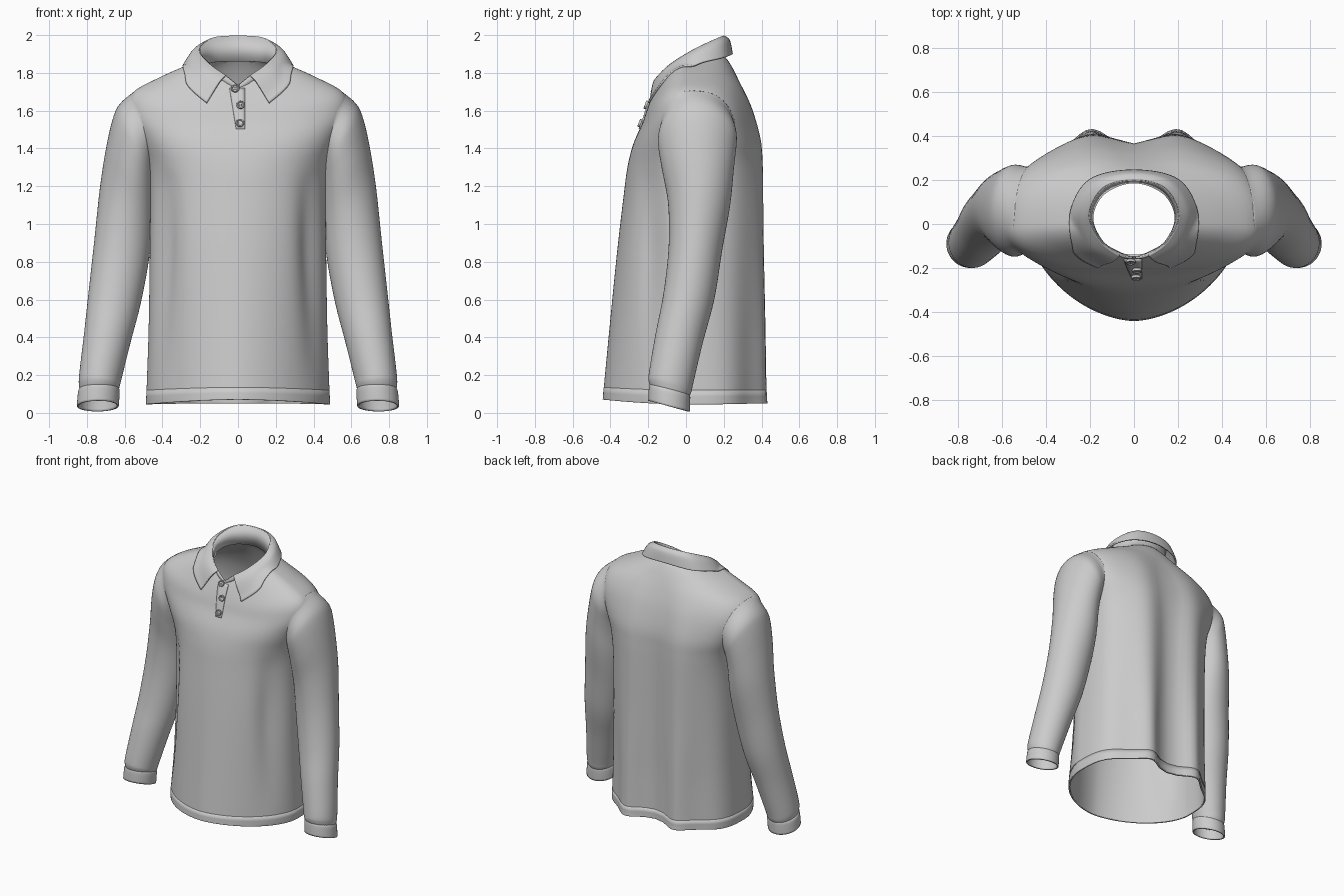
import bpy, bmesh, math
from mathutils import Vector
from mathutils.bvhtree import BVHTree

if "Cube" in bpy.data.objects:
    bpy.data.objects.remove(bpy.data.objects["Cube"])


def spline(keys, steps):
    """Catmull-Rom through a list of equal-length tuples."""
    out = []
    for i in range(len(keys) - 1):
        p0, p1 = keys[max(i - 1, 0)], keys[i]
        p2, p3 = keys[i + 1], keys[min(i + 2, len(keys) - 1)]
        for s in range(steps):
            t = s / steps
            out.append(tuple(b + .5 * t * (c - a + t * (2*a - 5*b + 4*c - d + t * (3*(b - c) + d - a)))
                             for a, b, c, d in zip(p0, p1, p2, p3)))
    return out + [tuple(keys[-1])]


def loft(name, rows, closed=True, thick=.01, mirror=False):
    """Skin a grid of points and give it cloth thickness."""
    bm = bmesh.new()
    grid = [[bm.verts.new(p) for p in row] for row in rows]
    n = len(rows[0])
    for a, b in zip(grid, grid[1:]):
        for i in range(n if closed else n - 1):
            j = (i + 1) % n
            bm.faces.new((a[i], a[j], b[j], b[i]))
    bmesh.ops.recalc_face_normals(bm, faces=bm.faces)
    me = bpy.data.meshes.new(name)
    bm.to_mesh(me)
    bm.free()
    ob = bpy.data.objects.new(name, me)
    bpy.context.collection.objects.link(ob)
    if thick:
        m = ob.modifiers.new("Thickness", 'SOLIDIFY')
        m.thickness, m.offset = thick, 0
    if mirror:
        ob.modifiers.new("Mirror", 'MIRROR').use_mirror_merge = False
    return ob


# Body: z front/side/back, half width, y front/back, roundness front/back, back fold, side dent
BODY = [
    (.07, .045, .05, .48, -.435, .35, 1.75, 3.2, .085, 0),
    (.135, .12, .12, .479, -.43, .35, 1.75, 3.2, .08, 0),
    (.45, .45, .45, .468, -.40, .35, 1.8, 3.2, .075, .04),
    (.85, .85, .85, .462, -.36, .35, 1.9, 3.3, .065, .08),
    (1.15, 1.15, 1.15, .46, -.325, .35, 2.0, 3.5, .06, .05),
    (1.30, 1.32, 1.32, .475, -.305, .35, 2.1, 3.7, .055, .01),
    (1.42, 1.45, 1.45, .52, -.275, .348, 2.3, 3.7, .045, 0),
    (1.53, 1.58, 1.60, .575, -.228, .322, 2.4, 3.2, .03, 0),
    (1.60, 1.69, 1.71, .555, -.205, .29, 2.3, 2.6, .015, 0),
    (1.66, 1.773, 1.80, .41, -.182, .255, 2.1, 2.2, 0, 0),
    (1.71, 1.84, 1.86, .26, -.158, .22, 2.0, 2.1, 0, 0),
    (1.735, 1.87, 1.89, .2, -.143, .195, 2.0, 2.0, 0, 0),
]


def body_ring(p, n=112, grow=1.0):
    zf, zs, zb, hw, yf, yb, nf, nb, fold, dent = p
    ring = []
    for i in range(n):
        a = 2 * math.pi * i / n
        c, s = math.cos(a), math.sin(a)
        e = 2 / (nb if s > 0 else nf)
        x = math.copysign(hw * abs(c) ** e, c)
        y = (yb if s > 0 else yf) * abs(s) ** e
        z = zs + ((zb if s > 0 else zf) - zs) * s * s
        if s > 0:
            width = .1 + .06 * max(0, min(1, zs - .4))
            y += fold * math.exp(-((abs(x) - .2) / width) ** 2) * s
        else:
            k = 1 - dent * math.exp(-((math.atan2(-y, abs(x)) - .45) / .2) ** 2)
            x, y = x * k, y * k
        ring.append((x * grow, y * grow, z))
    return ring


rows = [body_ring(p) for p in spline(BODY, 5)]
body = loft("shirt_body", rows)
loft("bottom_hem", [body_ring(p, grow=1.002) for p in spline(BODY, 5)[:6]])
tree = BVHTree.FromPolygons([v.co for v in body.data.vertices],
                            [p.vertices[:] for p in body.data.polygons])

# Sleeves: outer x,z / inner x,z / y centre / y half size / slope of the ring in y
SLEEVE = [
    (.55, 1.715, .44, 1.36, .07, .20, 0),
    (.605, 1.668, .445, 1.31, .064, .206, 0),
    (.652, 1.575, .447, 1.26, .06, .202, 0),
    (.69, 1.42, .45, 1.18, .063, .186, 0),
    (.725, 1.20, .455, 1.02, .07, .16, 0),
    (.755, .92, .475, .82, .05, .137, -.05),
    (.785, .65, .52, .58, .015, .13, -.1),
    (.81, .42, .572, .38, -.035, .12, -.2),
    (.836, .2, .622, .18, -.078, .112, -.27),
    (.836, .14, .632, .14, -.085, .108, -.27),
    (.828, .105, .642, .11, -.085, .094, -.27),
]
CUFF = [
    (.828, .125, .642, .13, -.085, .095, -.27),
    (.84, .118, .633, .122, -.086, .103, -.27),
    (.845, .08, .633, .085, -.088, .105, -.27),
    (.848, .035, .636, .037, -.09, .105, -.27),
]


def sleeve_ring(p, n=48):
    xo, zo, xi, zi, yc, ry, slope = p
    ring = []
    for i in range(n):
        a = 2 * math.pi * i / n
        t, dy = .5 + .5 * math.cos(a), ry * math.sin(a)
        ring.append(Vector((xi + (xo - xi) * t, yc + dy, zi + (zo - zi) * t + slope * dy)))
    return ring


# the armhole end is drawn onto the body so that the shoulder runs through
rows = [sleeve_ring(p) for p in spline(SLEEVE, 5)]
for i, row in enumerate(rows[:9]):
    t = i / 9
    t = t * t * (3 - 2 * t)
    for k, p in enumerate(row):
        row[k] = tree.find_nearest(p)[0].lerp(p, t)
loft("sleeves", rows, mirror=True)
loft("cuffs", [sleeve_ring(p) for p in spline(CUFF, 3)], mirror=True)

# Collar: half outlines from centre back to front
BASE = [(0, .19, 1.86), (.135, .14, 1.855), (.19, .03, 1.83), (.145, -.08, 1.77),
        (.065, -.132, 1.73), (.008, -.148, 1.705)]
TOP = [(0, .2, 1.993), (.14, .165, 1.98), (.205, .04, 1.92), (.15, -.08, 1.845),
       (.065, -.142, 1.785), (.008, -.155, 1.74)]
EDGE = [(0, .243, 1.9), (.2, .2, 1.88), (.288, .05, 1.84), (.268, -.12, 1.735), (.165, -.19, 1.64)]


# full outline from both halves, mirrored at the centre back
def full(keys):
    h = spline([(-keys[1][0], *keys[1][1:])] + keys, 8)[8:]
    return [(-x, y, z) for x, y, z in reversed(h[1:])] + h


loft("collar_stand", [full(BASE), full(TOP)], closed=False)

columns = []
for top, edge in zip(full(TOP[:5]), full(EDGE)):
    t, e = Vector(top), Vector(edge)
    mid = t.lerp(e, .3) + Vector((t.x, t.y - .03, .06)).normalized() * .016
    col = []
    for p in spline([tuple(t), tuple(mid), tuple(e)], 6):
        p = Vector(p)
        # keep the leaf lying on top of the body
        hit = tree.ray_cast(Vector((p.x, p.y, 3)), Vector((0, 0, -1)))[0]
        if hit and p.y > -.1:
            p.z = max(p.z, hit.z + .01)
        hit = tree.ray_cast(Vector((p.x, -1, p.z)), Vector((0, 1, 0)))[0]
        if hit and p.y < -.04:
            p.y = min(p.y, hit.y - .012)
        col.append(p)
    columns.append(col)
loft("collar_leaf", columns, closed=False)


# Placket strip laid on the chest
def chest(x, z, off):
    hit, normal = tree.ray_cast(Vector((x, -1, z)), Vector((0, 1, 0)))[:2]
    if normal.y > 0:
        normal = -normal
    return hit + normal * off, normal


strip = []
for i in range(13):
    z = 1.715 - .215 * i / 12
    left = -.045 + .035 * i / 12
    strip.append([chest(left + (.036 - left) * k / 4, z, .006)[0] for k in range(5)])
loft("placket", strip, closed=False)

# Buttons: turned profile with a raised rim, plus four stitches
for i, (x, z) in enumerate([(-.015, 1.71), (.014, 1.625), (.01, 1.528)]):
    pos, nor = chest(x, z, .011)
    rot = nor.to_track_quat('Z', 'Y')
    prof = [(.021, 0), (.023, .007), (.021, .012), (.016, .012), (.013, .008), (.0005, .008)]
    rings = [[pos + rot @ Vector((r * math.cos(a * math.pi / 12), r * math.sin(a * math.pi / 12), h))
              for a in range(24)] for r, h in prof]
    loft(f"button_{i + 1}", rings, thick=0)
    for k in range(4):
        a = math.pi / 4 + k * math.pi / 2
        bpy.ops.mesh.primitive_cylinder_add(
            vertices=8, radius=.0025, depth=.004, rotation=rot.to_euler(),
            location=pos + rot @ Vector((.006 * math.cos(a), .006 * math.sin(a), .009)))
        bpy.context.object.name = f"button_{i + 1}_stitch_{k + 1}"

# Smooth cloth shading with crisp edges
bpy.ops.object.select_all(action='SELECT')
bpy.context.view_layer.objects.active = body
bpy.ops.object.shade_smooth_by_angle(angle=math.radians(45))
